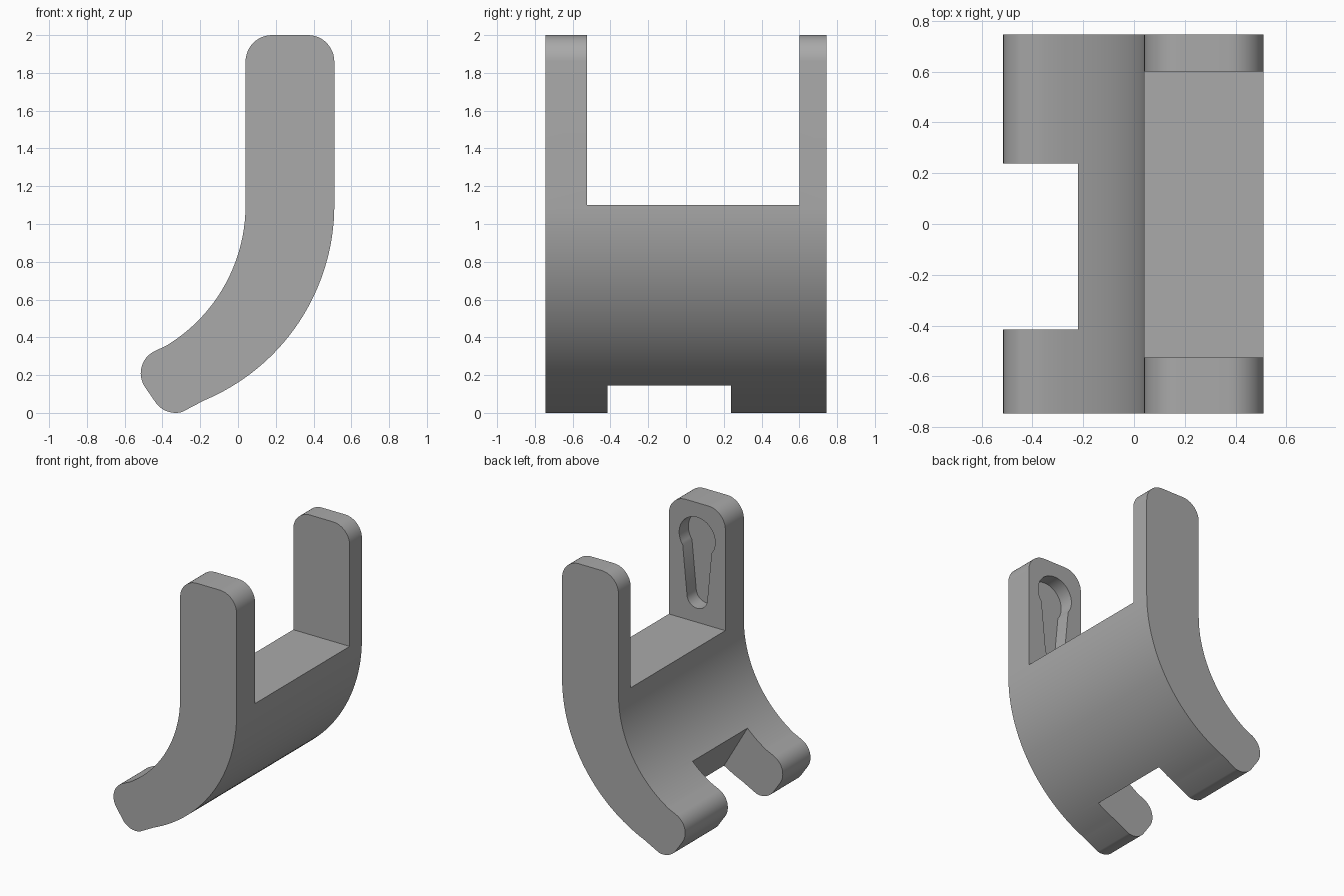
import bpy
import bmesh
from math import cos, sin, radians

if "Cube" in bpy.data.objects:
    bpy.data.objects.remove(bpy.data.objects["Cube"], do_unlink=True)

grey = bpy.data.materials.new("plain_grey")
grey.use_nodes = True
colour = (0.4, 0.4, 0.4, 1)
grey.diffuse_color = colour
grey.node_tree.nodes["Principled BSDF"].inputs["Base Color"].default_value = colour


def arc(cx, cz, r, start, end, steps=12):
    """Points along a circular arc, angles in degrees."""
    angles = [radians(start + (end - start) * i / steps) for i in range(steps + 1)]
    return [(cx + r * cos(a), cz + r * sin(a)) for a in angles]


def extrude_profile(name, points, y0, y1):
    """Solid made from an x-z outline swept from y0 to y1."""
    bm = bmesh.new()
    face = bm.faces.new([bm.verts.new((x, y0, z)) for x, z in points])
    swept = bmesh.ops.extrude_face_region(bm, geom=[face])["geom"]
    verts = [v for v in swept if isinstance(v, bmesh.types.BMVert)]
    bmesh.ops.translate(bm, verts=verts, vec=(0, y1 - y0, 0))
    bmesh.ops.recalc_face_normals(bm, faces=bm.faces)
    mesh = bpy.data.meshes.new(name)
    bm.to_mesh(mesh)
    bm.free()
    mesh.materials.append(grey)
    obj = bpy.data.objects.new(name, mesh)
    bpy.context.collection.objects.link(obj)
    return obj


def cut(target, name, points, y0, y1):
    """Subtract a swept outline from the target."""
    cutter = extrude_profile(name, points, y0, y1)
    cutter.hide_render = True
    mod = target.modifiers.new(name, "BOOLEAN")
    mod.operation = "DIFFERENCE"
    mod.solver = "EXACT"
    mod.object = cutter
    bpy.context.view_layer.objects.active = target
    bpy.ops.object.modifier_apply(modifier=mod.name)
    bpy.data.objects.remove(cutter, do_unlink=True)


# Curved body: rounded top, hooked foot with a rounded tip
outline = (
    arc(0.37, 1.86, 0.14, 90, 0)
    + arc(-0.61, 1.1, 1.12, 0, -67.4, 32)
    + arc(-0.33, 0.13, 0.13, 285, 212)
    + arc(-0.385, 0.21, 0.13, 212, 118)
    + arc(-0.83, 1.1, 0.87, -58.8, 0, 32)
    + arc(0.18, 1.86, 0.14, 180, 90)
)
bracket = extrude_profile("bracket", outline, -0.745, 0.745)

# Gap between the two upright arms
cut(bracket, "arm_gap", [(-1, 1.1), (1, 1.1), (1, 2.5), (-1, 2.5)], -0.525, 0.6)

# Slot through the foot, with a wall square to the curve
cut(bracket, "foot_slot", [(-0.37, 0.734), (0.1, -0.073), (-1, -0.1), (-1, 0.734)],
    -0.415, 0.238)

# Keyhole pocket in the inner face of the thicker arm
keyhole = arc(0.275, 1.74, 0.15, -37, 217, 32) + arc(0.275, 1.29, 0.085, 180, 360, 16)
cut(bracket, "keyhole_pocket", keyhole, -0.635, -0.4)

bpy.ops.object.select_all(action="DESELECT")
bracket.select_set(True)
bpy.context.view_layer.objects.active = bracket
bpy.ops.object.shade_smooth_by_angle(angle=radians(30))
